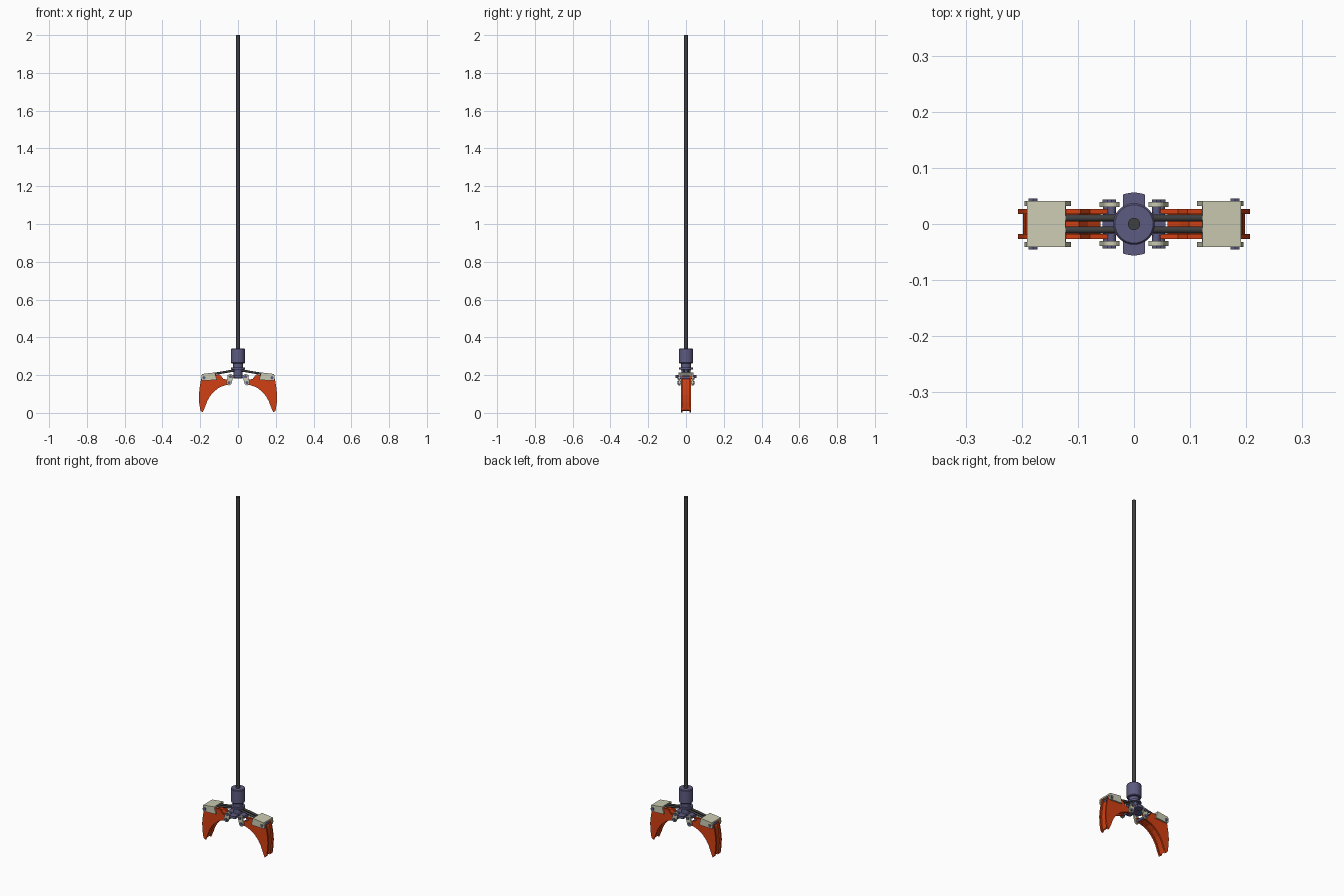
import bpy, bmesh, math
from mathutils import Vector, Matrix

if "Cube" in bpy.data.objects:
    bpy.data.objects.remove(bpy.data.objects["Cube"])


def material(name, rgb):
    m = bpy.data.materials.new(name)
    m.diffuse_color = (*rgb, 1)
    m.use_nodes = True
    m.node_tree.nodes["Principled BSDF"].inputs["Base Color"].default_value = m.diffuse_color
    return m


ORANGE = material("orange paint", (0.64, 0.05, 0.006))
CREAM = material("cream paint", (0.60, 0.60, 0.45))
PURPLE = material("slate purple", (0.11, 0.105, 0.22))
DARK = material("dark rubber", (0.05, 0.05, 0.052))


def finish(name, bm, mat, smooth=False):
    bmesh.ops.recalc_face_normals(bm, faces=bm.faces)
    me = bpy.data.meshes.new(name)
    bm.to_mesh(me)
    bm.free()
    me.materials.append(mat)
    ob = bpy.data.objects.new(name, me)
    bpy.context.collection.objects.link(ob)
    if smooth:
        bpy.context.view_layer.objects.active = ob
        ob.select_set(True)
        bpy.ops.object.shade_smooth_by_angle(angle=math.radians(35))
        ob.select_set(False)
    return ob


def plate(name, pts, y0, y1, mat, s=1):
    """Extrude an x-z outline from y0 to y1; s=-1 mirrors it in x."""
    bm = bmesh.new()
    f = bm.faces.new([bm.verts.new((s * x, y0, z)) for x, z in pts])
    r = bmesh.ops.extrude_face_region(bm, geom=[f])
    bmesh.ops.translate(bm, vec=(0, y1 - y0, 0),
                        verts=[v for v in r["geom"] if isinstance(v, bmesh.types.BMVert)])
    return finish(name, bm, mat)


def rod(name, a, b, r, mat, n=16):
    a, b = Vector(a), Vector(b)
    d = b - a
    bm = bmesh.new()
    m = Matrix.Translation((a + b) / 2) @ Vector((0, 0, 1)).rotation_difference(d).to_matrix().to_4x4()
    bmesh.ops.create_cone(bm, cap_ends=True, segments=n, radius1=r, radius2=r, depth=d.length, matrix=m)
    return finish(name, bm, mat, n > 8)


def lathe(name, prof, mat, n=32):
    bm = bmesh.new()
    rings = [[bm.verts.new((r * math.cos(2 * math.pi * i / n), r * math.sin(2 * math.pi * i / n), z))
              for i in range(n)] for r, z in prof]
    for p, q in zip(rings, rings[1:]):
        for i in range(n):
            bm.faces.new((p[i], p[(i + 1) % n], q[(i + 1) % n], q[i]))
    bm.faces.new(rings[0])
    bm.faces.new(rings[-1])
    return finish(name, bm, mat, True)


def capsule(a, b, r, n=8):
    """Round-ended link outline from a to b."""
    t = math.atan2(b[1] - a[1], b[0] - a[0])
    pts = []
    for c, t0 in ((b, t - math.pi / 2), (a, t + math.pi / 2)):
        pts += [(c[0] + r * math.cos(t0 + math.pi * i / n), c[1] + r * math.sin(t0 + math.pi * i / n))
                for i in range(n + 1)]
    return pts


# Hanging cable and rotator head
rod("hanging_cable", (0, 0, 0.33), (0, 0, 2.0), 0.011, DARK)
lathe("rotator_head", [(0.026, 0.225), (0.026, 0.262), (0.034, 0.262), (0.037, 0.266),
                       (0.037, 0.337), (0.034, 0.341)], PURPLE)
lathe("rotator_flange", [(0.037, 0.230), (0.037, 0.240)], PURPLE)
lathe("hub_core", [(0.024, 0.183), (0.024, 0.232)], PURPLE)

# Cross-shaped hub: four arms with rounded ends
for k in range(4):
    bm = bmesh.new()
    h = math.asin(0.0195 / 0.056)
    out = [(0, -0.0195)] + [(0.056 * math.cos(-h + h * i / 3), 0.056 * math.sin(-h + h * i / 3))
                            for i in range(7)] + [(0, 0.0195)]
    f = bm.faces.new([bm.verts.new((x, y, 0.186)) for x, y in out])
    r = bmesh.ops.extrude_face_region(bm, geom=[f])
    bmesh.ops.translate(bm, vec=(0, 0, 0.014),
                        verts=[v for v in r["geom"] if isinstance(v, bmesh.types.BMVert)])
    bmesh.ops.rotate(bm, verts=bm.verts, matrix=Matrix.Rotation(k * math.pi / 2, 3, 'Z'))
    finish("hub_arm", bm, PURPLE)

# Claw outlines: side cheeks and the recessed web between them
CHEEK = [(0.036, 0.172), (0.048, 0.150), (0.072, 0.145), (0.10, 0.134), (0.125, 0.115), (0.147, 0.090),
         (0.163, 0.062), (0.174, 0.032), (0.187, 0.003), (0.199, 0.012), (0.206, 0.055), (0.207, 0.095),
         (0.203, 0.135), (0.196, 0.175), (0.186, 0.203), (0.125, 0.200), (0.095, 0.203), (0.078, 0.180),
         (0.058, 0.176)]
WEB = [(0.06, 0.155), (0.10, 0.143), (0.130, 0.122), (0.154, 0.094), (0.170, 0.064), (0.181, 0.034),
       (0.188, 0.010), (0.192, 0.014), (0.197, 0.055), (0.198, 0.095), (0.194, 0.135), (0.188, 0.17),
       (0.178, 0.190), (0.125, 0.190), (0.098, 0.190), (0.082, 0.170)]
CAP_SIDE = [(0.112, 0.174), (0.190, 0.171), (0.195, 0.182), (0.191, 0.205), (0.122, 0.213)]
CAP_TOP = [(0.121, 0.205), (0.191, 0.197), (0.191, 0.206), (0.122, 0.214)]

for s in (-1, 1):
    plate("claw_web", WEB, -0.019, 0.019, ORANGE, s)
    for d in (-1, 1):
        plate("claw_cheek", CHEEK, d * 0.018, d * 0.027, ORANGE, s)
        # Cream cap cheek and pivot link
        plate("cap_cheek", CAP_SIDE, d * 0.032, d * 0.041, CREAM, s)
        plate("pivot_link", capsule((0.040, 0.192), (0.048, 0.160), 0.014),
              d * 0.030, d * 0.039, CREAM, s)
        # Feed hose
        y = d * 0.0105
        rod("feed_hose", (s * 0.012, y, 0.226), (s * 0.135, y, 0.205), 0.006, DARK, 12)
    plate("cap_top", CAP_TOP, -0.041, 0.041, CREAM, s)
    # Pins with hexagonal heads
    for x, z, w in ((0.040, 0.192, 0.040), (0.048, 0.160, 0.040), (0.180, 0.186, 0.041)):
        rod("pivot_pin", (s * x, -w, z), (s * x, w, z), 0.0075, PURPLE)
        for d in (-1, 1):
            rod("pin_head", (s * x, d * (w - 0.002), z), (s * x, d * (w + 0.004), z), 0.009, PURPLE, 6)
